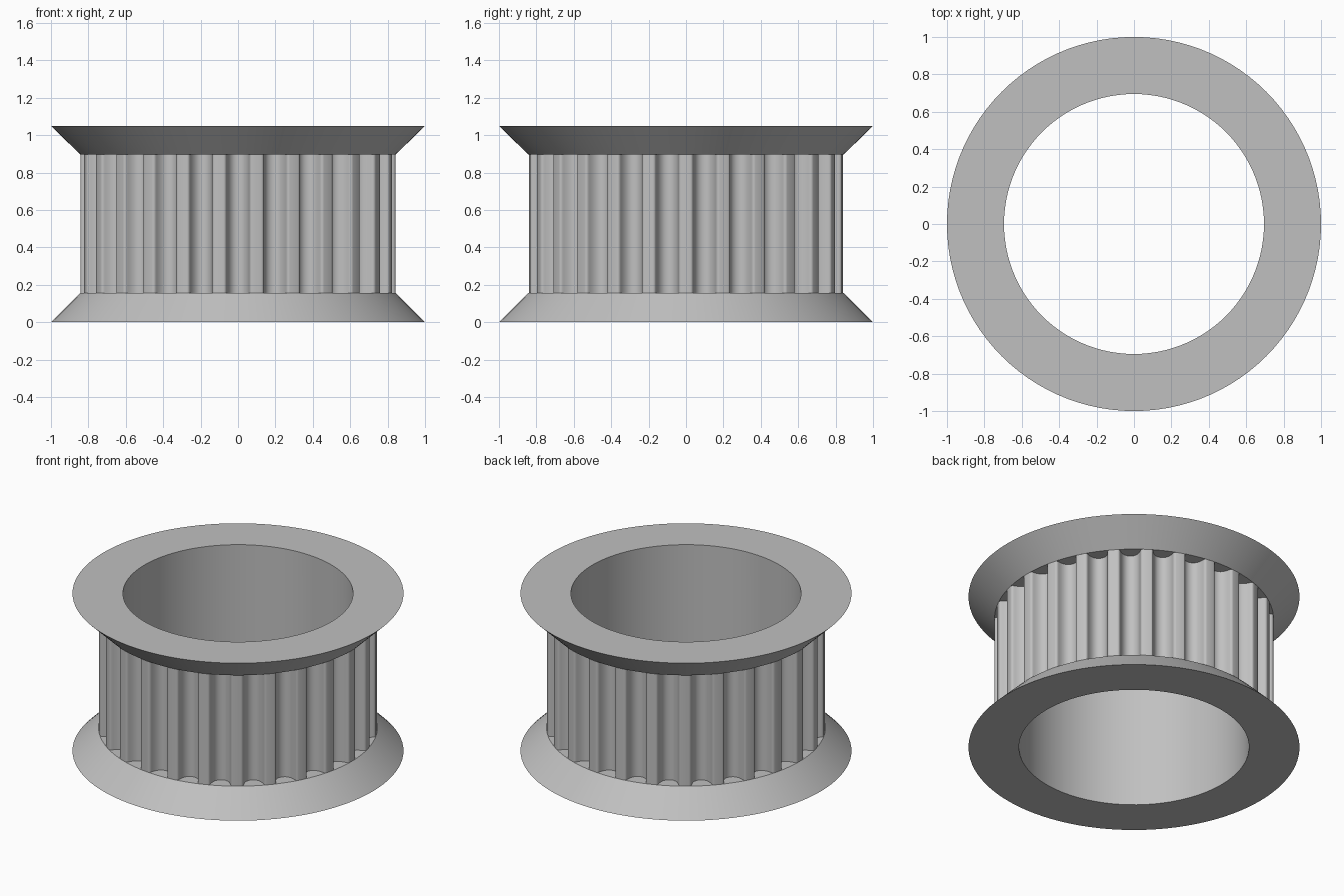
import bpy, bmesh
from math import pi, cos, sin, radians

if "Cube" in bpy.data.objects:
    bpy.data.objects.remove(bpy.data.objects["Cube"], do_unlink=True)

TEETH = 26
SEGMENTS = TEETH * 4
BORE, BODY, RIM = 0.695, 0.843, 1.0
FLANGE, HEIGHT = 0.157, 1.05

metal = bpy.data.materials.new("plain grey")
metal.use_nodes = True
grey = (0.53, 0.53, 0.53, 1)
metal.diffuse_color = grey
metal.node_tree.nodes["Principled BSDF"].inputs["Base Color"].default_value = grey


def finish(name, bm):
    bmesh.ops.recalc_face_normals(bm, faces=bm.faces)
    mesh = bpy.data.meshes.new(name)
    bm.to_mesh(mesh)
    bm.free()
    mesh.materials.append(metal)
    obj = bpy.data.objects.new(name, mesh)
    bpy.context.collection.objects.link(obj)
    bpy.ops.object.select_all(action="DESELECT")
    obj.select_set(True)
    bpy.context.view_layer.objects.active = obj
    bpy.ops.object.shade_smooth_by_angle(angle=radians(30))
    return obj


def ring(name, loops):
    """Skin a closed series of equal-length point loops into a tube."""
    bm = bmesh.new()
    rows = [[bm.verts.new(p) for p in loop] for loop in loops]
    for a, b in zip(rows, rows[1:] + rows[:1]):
        for i in range(len(a)):
            j = (i + 1) % len(a)
            bm.faces.new((a[i], a[j], b[j], b[i]))
    return finish(name, bm)


def circle(radius, z):
    return [(radius * cos(2 * pi * i / SEGMENTS),
             radius * sin(2 * pi * i / SEGMENTS), z) for i in range(SEGMENTS)]


# Flanges: cones flaring from the toothed body out to a sharp rim
def flange(name, z_rim, z_body):
    ring(name, [circle(BORE, z_rim), circle(RIM, z_rim),
                circle(BODY, z_body), circle(BORE, z_body)])


flange("bottom_flange", 0, FLANGE)
flange("top_flange", HEIGHT, HEIGHT - FLANGE + 0.003)

# Half of one groove: (sideways offset, depth), from lip to floor
half = [(0.079, 0), (0.073, 0.001), (0.0675, 0.004), (0.0635, 0.009),
        (0.0613, 0.015), (0.0595, 0.0225), (0.055, 0.038), (0.047, 0.056),
        (0.035, 0.071), (0.02, 0.081)]
groove = [(-w, d) for w, d in half] + [(0, 0.085)] + [(w, d) for w, d in reversed(half)]

# Toothed body: grooves repeated around the bore, with a land at +x
outline, bore = [], []
for t in range(TEETH):
    a = 2 * pi * (t + 0.5) / TEETH
    for k, (w, d) in enumerate(groove):
        r = (BODY**2 - w**2) ** 0.5 - d
        outline.append((r * cos(a) - w * sin(a), r * sin(a) + w * cos(a)))
        b = a + (k / len(groove) - 0.5) * 2 * pi / TEETH
        bore.append((BORE * cos(b), BORE * sin(b)))

low, high = FLANGE, HEIGHT - FLANGE + 0.003
ring("toothed_body", [[(x, y, z) for x, y in pts] for pts, z in
                      ((bore, low), (outline, low), (outline, high), (bore, high))])
